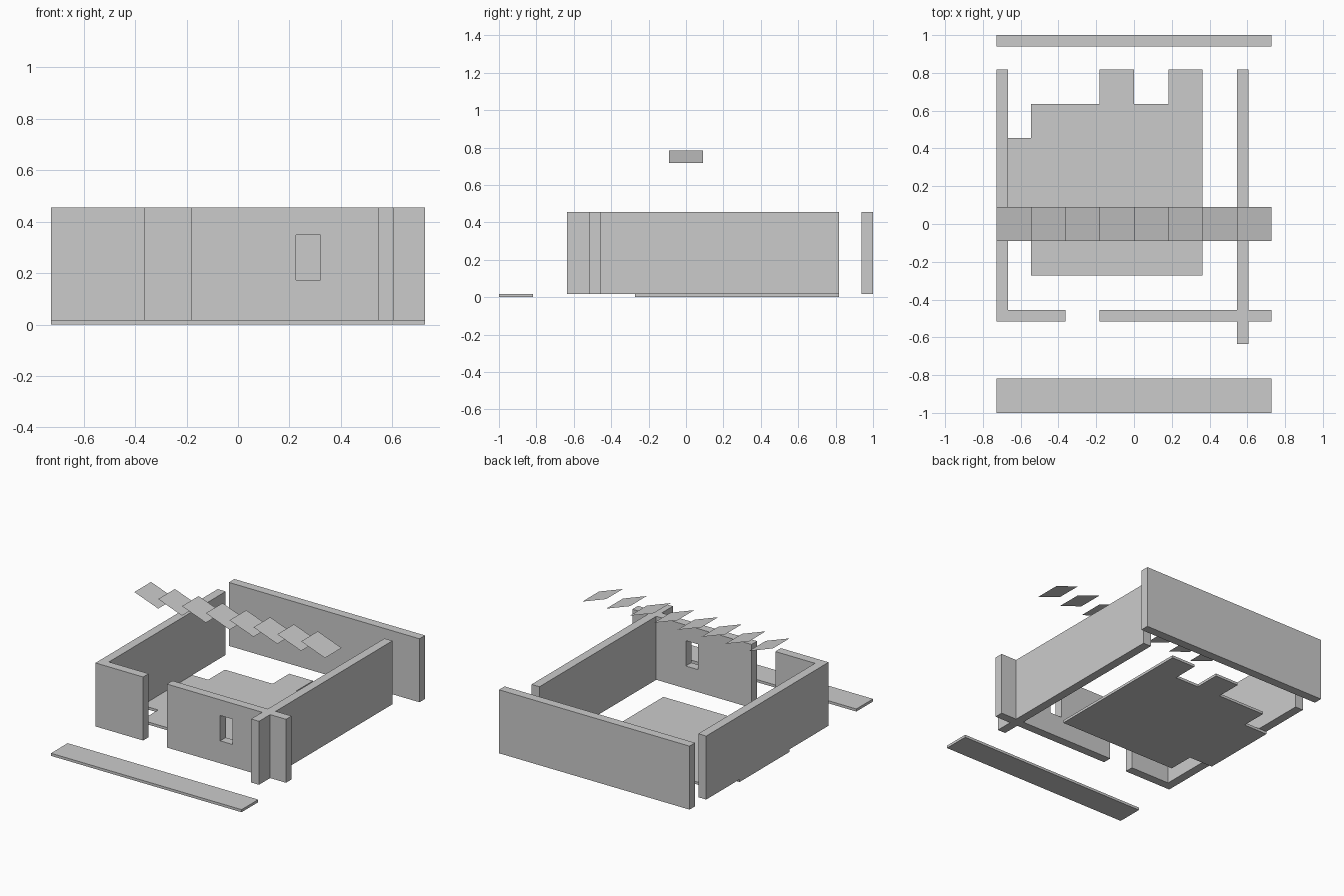
import bpy, bmesh

if "Cube" in bpy.data.objects:
    bpy.data.objects.remove(bpy.data.objects["Cube"])

C = 2 / 11           # layout grid cell
T = C / 3            # wall thickness
F = 0.018            # floor thickness
H = 0.456            # wall top
X = 4 * C            # half width


def prism(name, outline, z0, z1):
    """Extrude a counter-clockwise outline from z0 to z1."""
    bm = bmesh.new()
    face = bm.faces.new([bm.verts.new((x, y, z0)) for x, y in outline])
    if z1 > z0:
        ext = bmesh.ops.extrude_face_region(bm, geom=[face], use_keep_orig=True)
        top = [g for g in ext["geom"] if isinstance(g, bmesh.types.BMVert)]
        bmesh.ops.translate(bm, verts=top, vec=(0, 0, z1 - z0))
    bmesh.ops.recalc_face_normals(bm, faces=bm.faces)
    mesh = bpy.data.meshes.new(name)
    bm.to_mesh(mesh)
    bm.free()
    ob = bpy.data.objects.new(name, mesh)
    bpy.context.collection.objects.link(ob)
    return ob


def rect(x0, y0, x1, y1):
    return [(x0, y0), (x1, y0), (x1, y1), (x0, y1)]


# Floors: front strip and stepped main floor (outline in grid cells)
prism("front_path", rect(-X, -1, X, -1 + C), 0, F)
cells = [(-3, -1.5), (2, -1.5), (2, 4.5), (1, 4.5), (1, 3.5), (0, 3.5), (0, 4.5),
         (-1, 4.5), (-1, 3.5), (-3, 3.5), (-3, 2.5), (-4, 2.5), (-4, -0.5), (-3, -0.5)]
prism("main_floor", [(x * C, y * C) for x, y in cells], 0, F)

# Walls
yf, yi, yb = -2.5 * C - T, -2.5 * C, 4.5 * C
prism("back_wall", rect(-X, 1 - T, X, 1), F, H)
prism("left_corner_wall", [(-X, yf), (-2 * C, yf), (-2 * C, yi), (-X + T, yi),
                           (-X + T, yb), (-X, yb)], F, H)
xr = 3 * C
right = prism("right_crossing_wall",
              [(-C, yf), (xr, yf), (xr, -3.5 * C), (xr + T, -3.5 * C), (xr + T, yf), (X, yf),
               (X, yi), (xr + T, yi), (xr + T, yb), (xr, yb), (xr, yi), (-C, yi)], F, H)

# Window opening
cutter = prism("window_cutter", rect(0.225, yf - 0.05, 0.32, yi + 0.05), 0.173, 0.348)
cutter.hide_render = True
cutter.hide_viewport = True
cut = right.modifiers.new("window", "BOOLEAN")
cut.operation = "DIFFERENCE"
cut.solver = "EXACT"
cut.object = cutter

# Row of tilted roof slats, high on the left edge
for i in range(8):
    x = -X + i * C
    slat = prism(f"roof_slat_{i + 1}", rect(x, -C / 2, x + C, C / 2), 0, 0)
    for v in slat.data.vertices:
        v.co.z = 0.783 if v.co.x < x + C / 2 else 0.717
